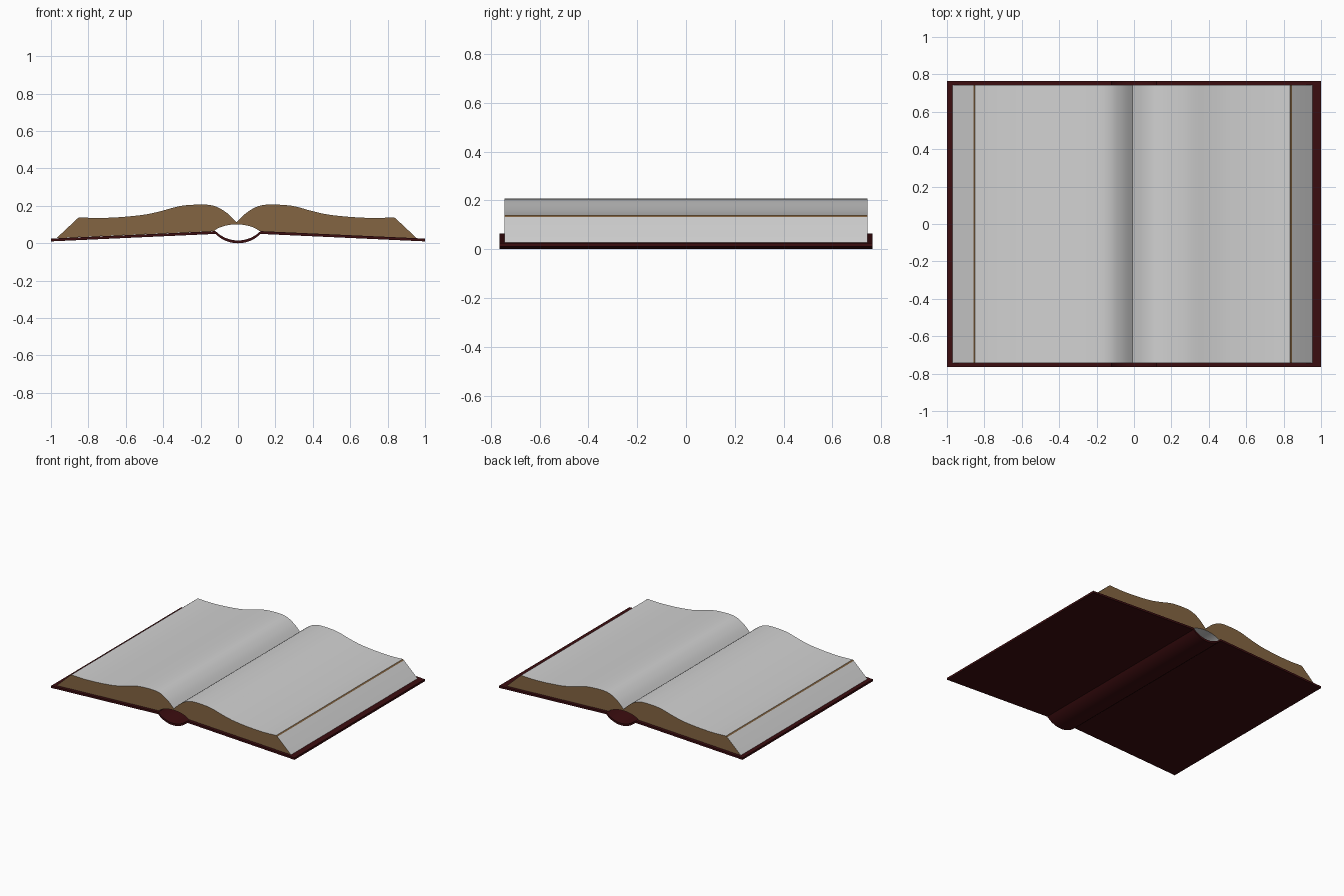
import bpy, bmesh, math

cube = bpy.data.objects.get("Cube")
if cube:
    bpy.data.objects.remove(cube, do_unlink=True)


def material(name, rgb):
    m = bpy.data.materials.new(name)
    m.use_nodes = True
    m.diffuse_color = (*rgb, 1)
    m.node_tree.nodes["Principled BSDF"].inputs["Base Color"].default_value = (*rgb, 1)
    return m


PAPER = material("page grey", (0.64, 0.64, 0.64))
BROWN = material("page edge brown", (0.23, 0.13, 0.055))
LEATHER = material("dark red leather", (0.045, 0.004, 0.005))


def extrude_profile(name, outline, half_depth, mats, rule=None):
    """Extrude a closed x-z outline along y and colour its faces by a rule."""
    bm = bmesh.new()
    verts = [bm.verts.new((x, -half_depth, z)) for x, z in outline]
    face = bm.faces.new(verts)
    ext = bmesh.ops.extrude_face_region(bm, geom=[face], use_keep_orig=True)
    moved = [g for g in ext["geom"] if isinstance(g, bmesh.types.BMVert)]
    bmesh.ops.translate(bm, verts=moved, vec=(0, 2 * half_depth, 0))
    bmesh.ops.recalc_face_normals(bm, faces=bm.faces)
    bm.normal_update()
    if rule:
        for f in bm.faces:
            f.material_index = rule(f)
    mesh = bpy.data.meshes.new(name)
    bm.to_mesh(mesh)
    bm.free()
    for m in mats:
        mesh.materials.append(m)
    obj = bpy.data.objects.new(name, mesh)
    bpy.context.collection.objects.link(obj)
    bpy.ops.object.select_all(action="DESELECT")
    obj.select_set(True)
    bpy.context.view_layer.objects.active = obj
    bpy.ops.object.shade_smooth_by_angle(angle=math.radians(25))
    return obj


def smooth_path(points, steps=3):
    """Catmull-Rom interpolation through the points."""
    pts = [points[0]] + points + [points[-1]]
    path = []
    for a, b, c, d in zip(pts, pts[1:], pts[2:], pts[3:]):
        for i in range(steps):
            t = i / steps
            path.append(tuple(
                0.5 * (2 * q + (r - p) * t + (2 * p - 5 * q + 4 * r - s) * t * t
                       + (3 * q - p - 3 * r + s) * t ** 3)
                for p, q, r, s in zip(a, b, c, d)))
    return path + [points[-1]]


# Page blocks: curved top, sloped fore edge, hollow arch behind the spine
HINGE, HINGE_Z, EDGE_Z, GUTTER = 0.12, 0.065, 0.025, -0.0075
page_top = smooth_path([
    (0, 0.112), (0.03, 0.143), (0.06, 0.168), (0.1, 0.192), (0.14, 0.204),
    (0.18, 0.207), (0.23, 0.206), (0.29, 0.201), (0.34, 0.19), (0.4, 0.173),
    (0.48, 0.155), (0.56, 0.145), (0.65, 0.138), (0.75, 0.135), (0.842, 0.139)])
arch = [(HINGE * math.cos(a), HINGE_Z + 0.036 * math.sin(a) ** 1.5)
        for a in (math.pi / 2 * i / 10 for i in range(10))]
page_outline = page_top + [(0.851, 0.132), (0.963, EDGE_Z + 0.002)] + arch + [(0, 0.101)]


def page_colour(f):
    c = f.calc_center_median()
    top_edge_strip = abs(c.x - GUTTER) > 0.843 and c.z > 0.13
    return 1 if abs(f.normal.y) > 0.5 or top_edge_strip else 0


for side, name in ((1, "left_pages"), (-1, "right_pages")):
    outline = [(GUTTER + side * x, z) for x, z in page_outline]
    extrude_profile(name, outline, 0.743, [PAPER, BROWN], page_colour)

# Cover boards, sloping gently down from the hinges
THICK, COVER_HALF = 0.015, 0.765
for side, name in ((1, "left_cover"), (-1, "right_cover")):
    board = [(side * HINGE, HINGE_Z), (side, EDGE_Z),
             (side, EDGE_Z - THICK), (side * HINGE, HINGE_Z - THICK)]
    extrude_profile(name, board, COVER_HALF, [LEATHER])

# Spine: a shallow curved strip hanging between the two hinges
sag = HINGE_Z - THICK
radius = (HINGE ** 2 + sag ** 2) / (2 * sag)
span = math.asin(HINGE / radius)
angles = [span * (i / 10 - 1) for i in range(21)]
lower = [(radius * math.sin(a), radius * (1 - math.cos(a))) for a in angles]
upper = [(x, z + THICK) for x, z in reversed(lower)]
extrude_profile("spine", lower + upper, COVER_HALF, [LEATHER])
